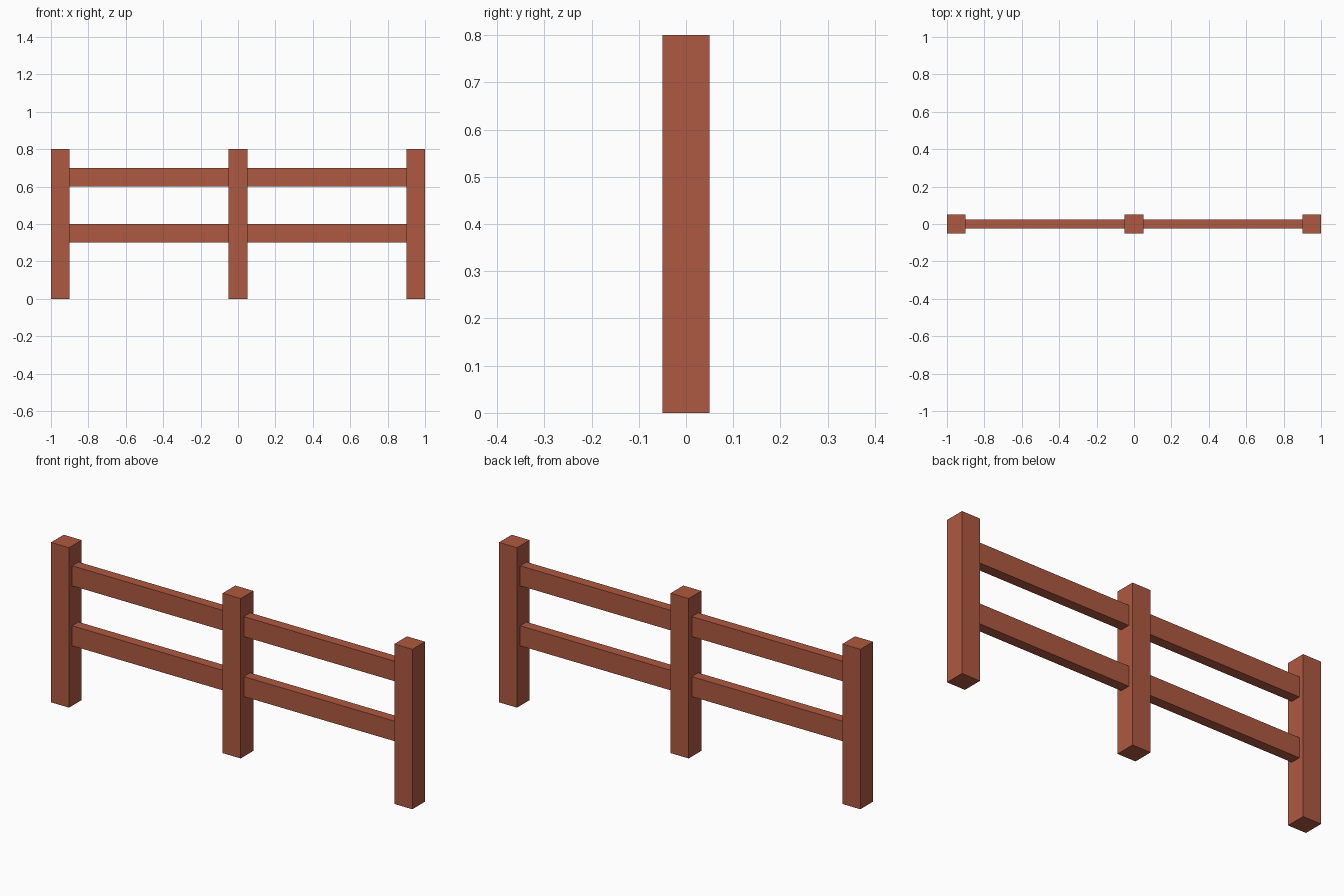
import bpy

cube = bpy.data.objects.get("Cube")
if cube:
    bpy.data.objects.remove(cube, do_unlink=True)

# Single wood colour
wood = bpy.data.materials.new("reddish_brown_wood")
colour = (0.42, 0.10, 0.052, 1)
wood.use_nodes = True
wood.diffuse_color = colour
shader = next(n for n in wood.node_tree.nodes if n.type == "BSDF_PRINCIPLED")
shader.inputs["Base Color"].default_value = colour
shader.inputs["Roughness"].default_value = 0.9


def beam(name, size, centre):
    """Add a square-edged timber with its scale applied."""
    bpy.ops.mesh.primitive_cube_add(size=1)
    obj = bpy.context.object
    obj.name = obj.data.name = name
    for v in obj.data.vertices:
        v.co = [c * s for c, s in zip(v.co, size)]
    obj.location = centre
    obj.data.materials.append(wood)
    return obj


POST = 0.1
HEIGHT = 0.8
SPACING = 0.95

# Upright posts
for side, label in ((-1, "right"), (0, "middle"), (1, "left")):
    beam(f"{label}_post", (POST, POST, HEIGHT), (side * SPACING, 0, HEIGHT / 2))

# Rails spanning between neighbouring posts
for side, label in ((-1, "right"), (1, "left")):
    for z, level in ((0.35, "lower"), (0.65, "upper")):
        beam(f"{label}_{level}_rail", (SPACING - POST, POST / 2, POST),
             (side * SPACING / 2, 0, z))
